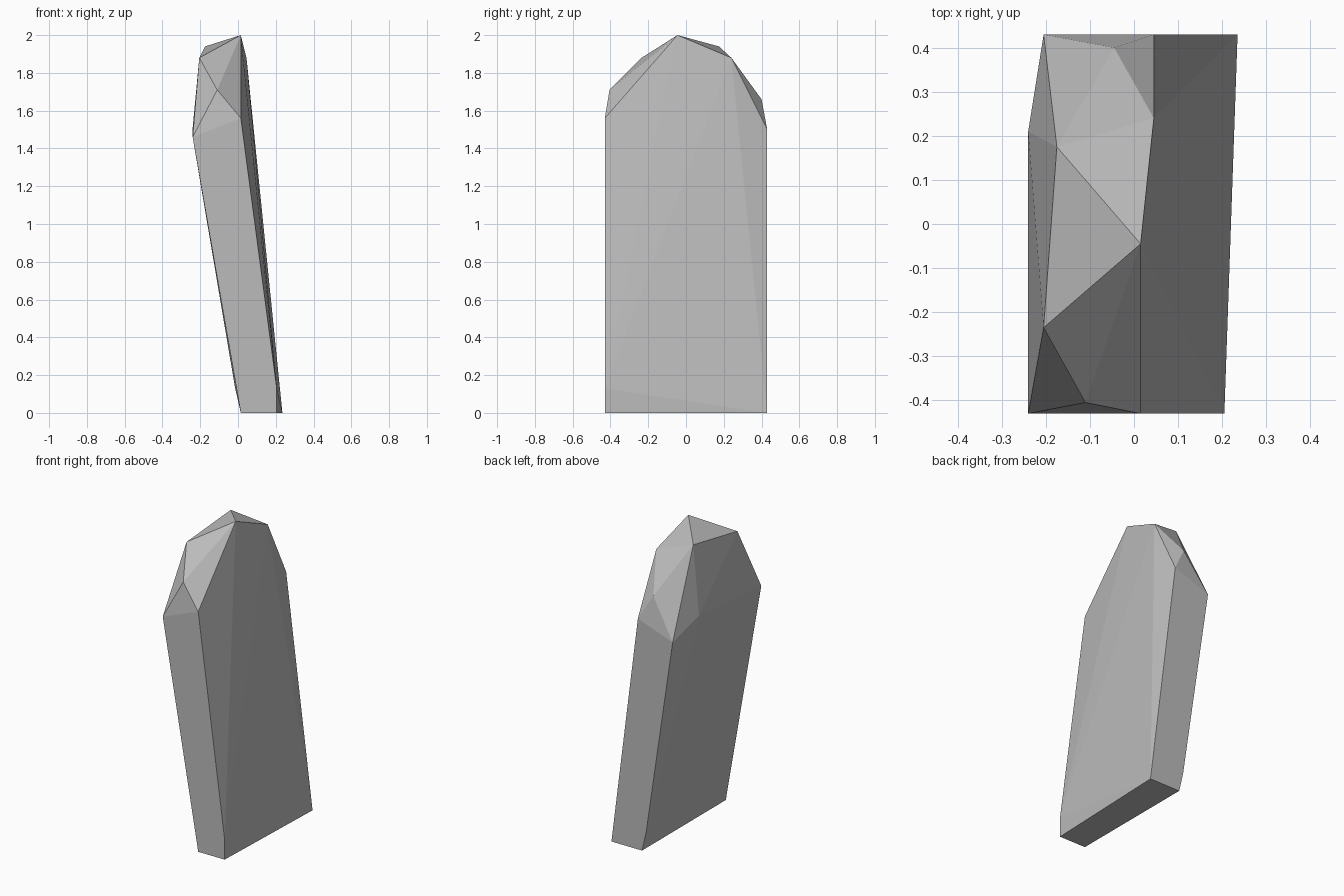
import bpy
import bmesh

# Remove the default cube only
cube = bpy.data.objects.get("Cube")
if cube:
    bpy.data.objects.remove(cube, do_unlink=True)


def make_material(name, colour):
    material = bpy.data.materials.new(name)
    material.use_nodes = True
    material.diffuse_color = colour
    material.node_tree.nodes["Principled BSDF"].inputs["Base Color"].default_value = colour
    return material


def chiselled_block(name, corners, material):
    """Wrap a convex, flat-faced stone around its chiselled corners."""
    bm = bmesh.new()
    for corner in corners:
        bm.verts.new(corner)
    bmesh.ops.convex_hull(bm, input=bm.verts[:])
    bmesh.ops.recalc_face_normals(bm, faces=bm.faces[:])
    mesh = bpy.data.meshes.new(name)
    bm.to_mesh(mesh)
    bm.free()
    mesh.materials.append(material)
    stone = bpy.data.objects.new(name, mesh)
    bpy.context.collection.objects.link(stone)
    return stone


FRONT, BACK = -0.43, 0.43

# Foot of the slab, with two short chamfer corners just above the ground
foot = [
    (0.015, FRONT, 0), (0.205, FRONT, 0), (0.205, FRONT, 0.13),
    (0.235, BACK, 0), (0.015, BACK, 0), (-0.015, BACK, 0.13),
]

# Shoulders where the leaning sides end
shoulders = [
    (-0.24, FRONT, 1.46), (0.015, FRONT, 1.56),
    (0.045, BACK, 1.5), (-0.205, BACK, 1.41), (-0.24, 0.21, 1.51),
]

# Rough-cut facets of the rounded head
head = [
    (-0.11, -0.405, 1.71), (-0.205, -0.235, 1.88), (0.015, -0.045, 2),
    (-0.175, 0.175, 1.94), (0.045, 0.24, 1.88), (-0.045, 0.4, 1.66),
]

stone_grey = make_material("stone grey", (0.5, 0.5, 0.5, 1))
chiselled_block("stone_slab", foot + shoulders + head, stone_grey)
